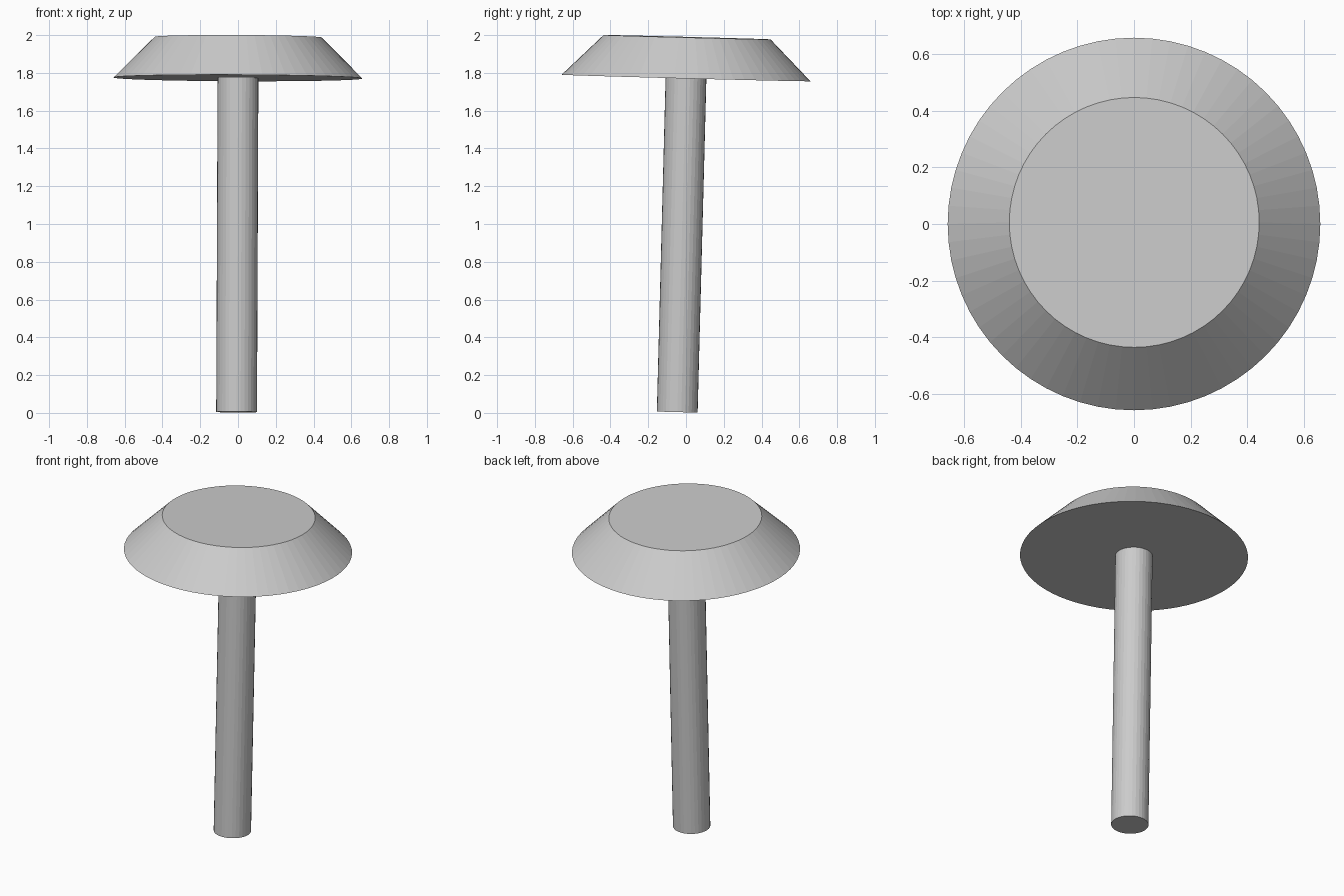
import bpy
from mathutils import Euler, Vector

if "Cube" in bpy.data.objects:
    bpy.data.objects.remove(bpy.data.objects["Cube"])

# Whole model leans slightly about the centre of the cap's underside
TILT = Euler((-0.0262, 0.0042, 0))
PIVOT = Vector((0, 0, 1.773))


def tapered(name, r_low, r_high, z_low, z_high, sides):
    """Solid of revolution placed along the leaning axis."""
    centre = Vector((0, 0, (z_low + z_high) / 2))
    centre.rotate(TILT)
    bpy.ops.mesh.primitive_cone_add(
        vertices=sides, radius1=r_low, radius2=r_high, depth=z_high - z_low,
        location=PIVOT + centre, rotation=TILT)
    obj = bpy.context.object
    obj.name = name
    return obj


# Bevelled round head
tapered("cap", 0.659, 0.442, 0, 0.216, 64)

# Straight shaft running down from the underside of the head
tapered("stem", 0.108, 0.108, -1.769, 0, 32)
